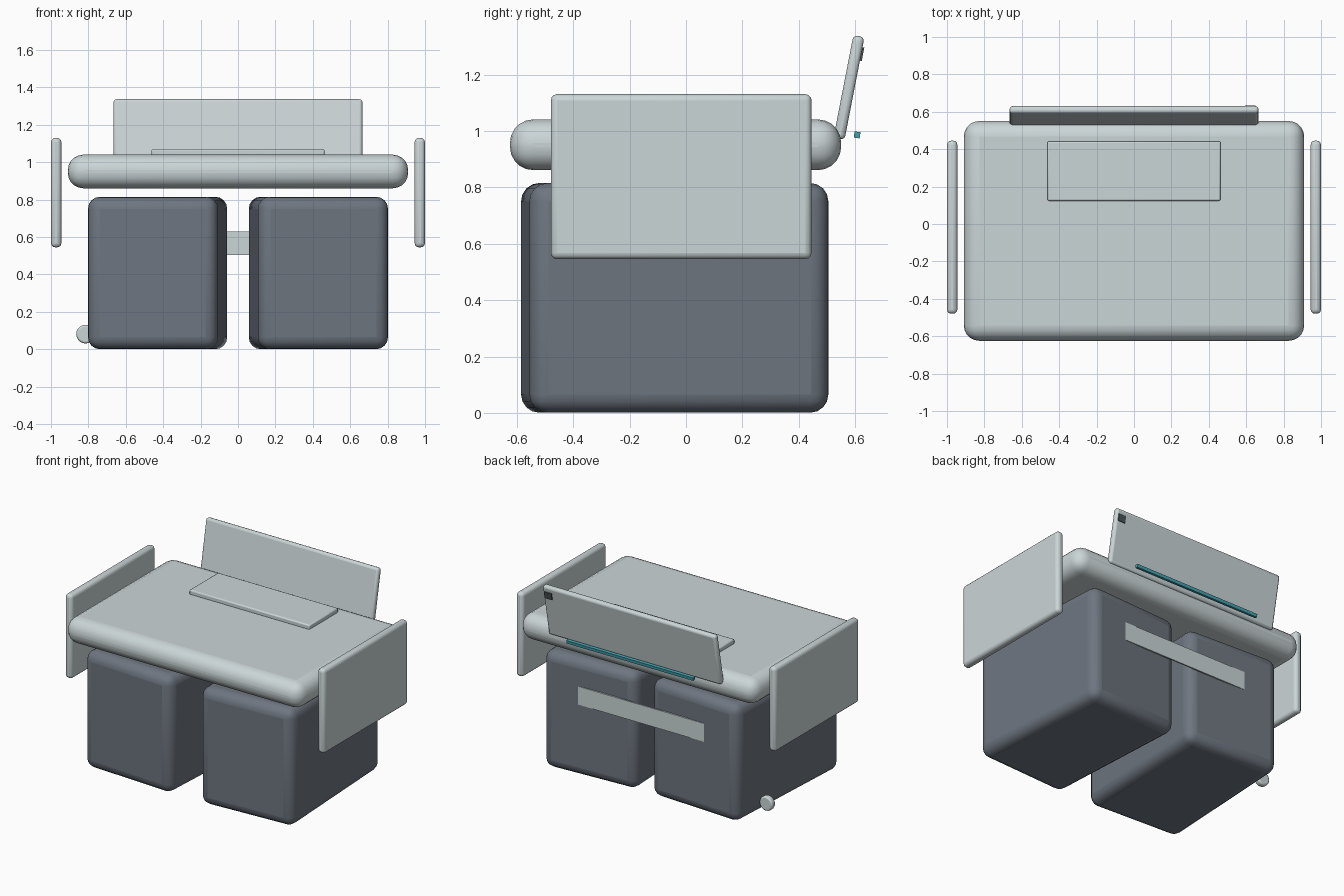
import bpy, math

if "Cube" in bpy.data.objects:
    bpy.data.objects.remove(bpy.data.objects["Cube"])


def material(name, rgb):
    m = bpy.data.materials.new(name)
    m.diffuse_color = (*rgb, 1)
    m.use_nodes = True
    m.node_tree.nodes["Principled BSDF"].inputs["Base Color"].default_value = m.diffuse_color
    return m


LIGHT = material("pale grey", (0.60, 0.67, 0.68))
SLATE = material("slate grey", (0.155, 0.18, 0.215))
TEAL = material("teal", (0.06, 0.36, 0.43))
DARK = material("dark grey", (0.07, 0.09, 0.10))


def finish(o, name, mat, bevel, segments):
    o.name = name
    o.data.materials.append(mat)
    if bevel:
        b = o.modifiers.new("rounding", 'BEVEL')
        b.width = bevel
        b.segments = segments
        b.limit_method = 'ANGLE'
        bpy.ops.object.shade_smooth_by_angle(angle=math.radians(35))
    return o


def box(name, center, size, mat, bevel=0.0, segments=3, rot=(0, 0, 0)):
    bpy.ops.mesh.primitive_cube_add(size=1, location=center)
    o = bpy.context.object
    o.scale = size
    bpy.ops.object.transform_apply(location=False, rotation=False, scale=True)
    o.rotation_euler = rot
    return finish(o, name, mat, bevel, segments)


# rounded desk top
box("desk_top", (0, -0.037, 0.951), (1.82, 1.175, 0.18), LIGHT, 0.083, 5)

# two cabinets, toed slightly, and the side privacy panels
for side, label in ((-1, "left"), (1, "right")):
    box(label + "_cabinet", (side * 0.43, -0.04, 0.408), (0.697, 1.062, 0.815),
        SLATE, 0.065, 4, (0, 0, side * math.radians(3)))
    box(label + "_side_panel", (side * 0.972, -0.017, 0.838), (0.055, 0.925, 0.585),
        LIGHT, 0.022, 3)

# flat pad on the desk
box("desk_pad", (0, 0.283, 1.053), (0.925, 0.318, 0.036), LIGHT, 0.008, 2)

# leaning screen with a small port plate on its back
tilt = math.radians(-11)
cy, cz = 0.578, 1.154
box("screen", (0, cy, cz), (1.33, 0.04, 0.372), LIGHT, 0.016, 3, (tilt, 0, 0))


def on_screen(x, out, up):
    c, s = math.cos(tilt), math.sin(tilt)
    return (x, cy + out * c - up * s, cz + out * s + up * c)


box("screen_port", on_screen(0.622, 0.022, 0.125), (0.055, 0.009, 0.048), DARK, rot=(tilt, 0, 0))

# light bar behind the screen
box("light_bar", (0, 0.607, 0.986), (0.975, 0.021, 0.022), TEAL, rot=(math.radians(-8), 0, 0))

# rear tie plate between the cabinets
box("rear_plate", (0, 0.491, 0.567), (0.97, 0.01, 0.127), LIGHT)

# small round knob on the left cabinet
bpy.ops.mesh.primitive_cylinder_add(vertices=20, radius=0.05, depth=0.04,
                                    location=(-0.815, 0.27, 0.081),
                                    rotation=(math.pi / 2, 0, 0))
finish(bpy.context.object, "knob", LIGHT, 0.01, 2)
